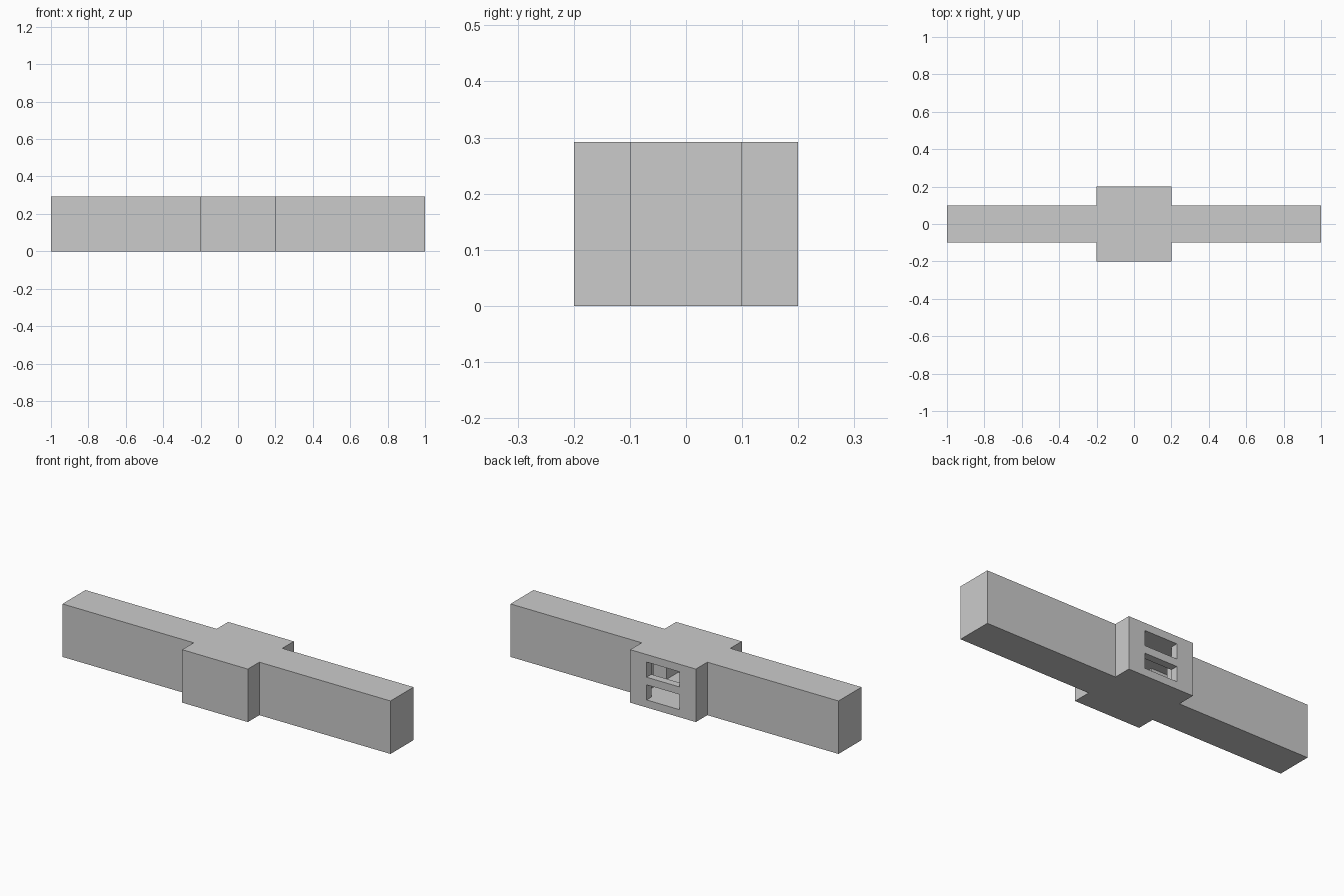
import bpy, bmesh

if "Cube" in bpy.data.objects:
    bpy.data.objects.remove(bpy.data.objects["Cube"])

H = 0.292      # total height
T = H / 7      # wall thickness


def prism(name, points, z0, z1):
    """Extrude a closed plan outline from z0 up to z1."""
    bm = bmesh.new()
    face = bm.faces.new([bm.verts.new((x, y, z0)) for x, y in points])
    top = bmesh.ops.extrude_face_region(bm, geom=[face])["geom"]
    bmesh.ops.translate(bm, vec=(0, 0, z1 - z0),
                        verts=[v for v in top if isinstance(v, bmesh.types.BMVert)])
    bmesh.ops.recalc_face_normals(bm, faces=bm.faces)
    mesh = bpy.data.meshes.new(name)
    bm.to_mesh(mesh)
    bm.free()
    obj = bpy.data.objects.new(name, mesh)
    bpy.context.collection.objects.link(obj)
    return obj


def cross(inset):
    """Plan of the centre block with two arms, shrunk by inset."""
    a, b, c = 1 - inset, 0.2 - inset, 0.1 - inset
    right = [(b, -b), (b, -c), (a, -c), (a, c), (b, c), (b, b)]
    return right + [(-x, -y) for x, y in right]


def cut(target, cutter):
    cutter.hide_render = True
    cutter.hide_set(True)
    cutter.display_type = 'WIRE'
    mod = target.modifiers.new(cutter.name, 'BOOLEAN')
    mod.operation = 'DIFFERENCE'
    mod.solver = 'EXACT'
    mod.object = cutter
    bpy.context.view_layer.objects.active = target
    bpy.ops.object.modifier_apply(modifier=mod.name)
    bpy.data.objects.remove(cutter, do_unlink=True)


# Outer body and its hollow interior
body = prism("hollow_body", cross(0), 0, H)
cut(body, prism("cavity_cutter", cross(T), T, H - T))

# Two stacked windows in the back of the centre block
for i in range(2):
    z = T + 3 * T * i
    outline = [(-0.1, 0.1), (0.1, 0.1), (0.1, 0.25), (-0.1, 0.25)]
    cut(body, prism("window_cutter", outline, z, z + 2 * T))
